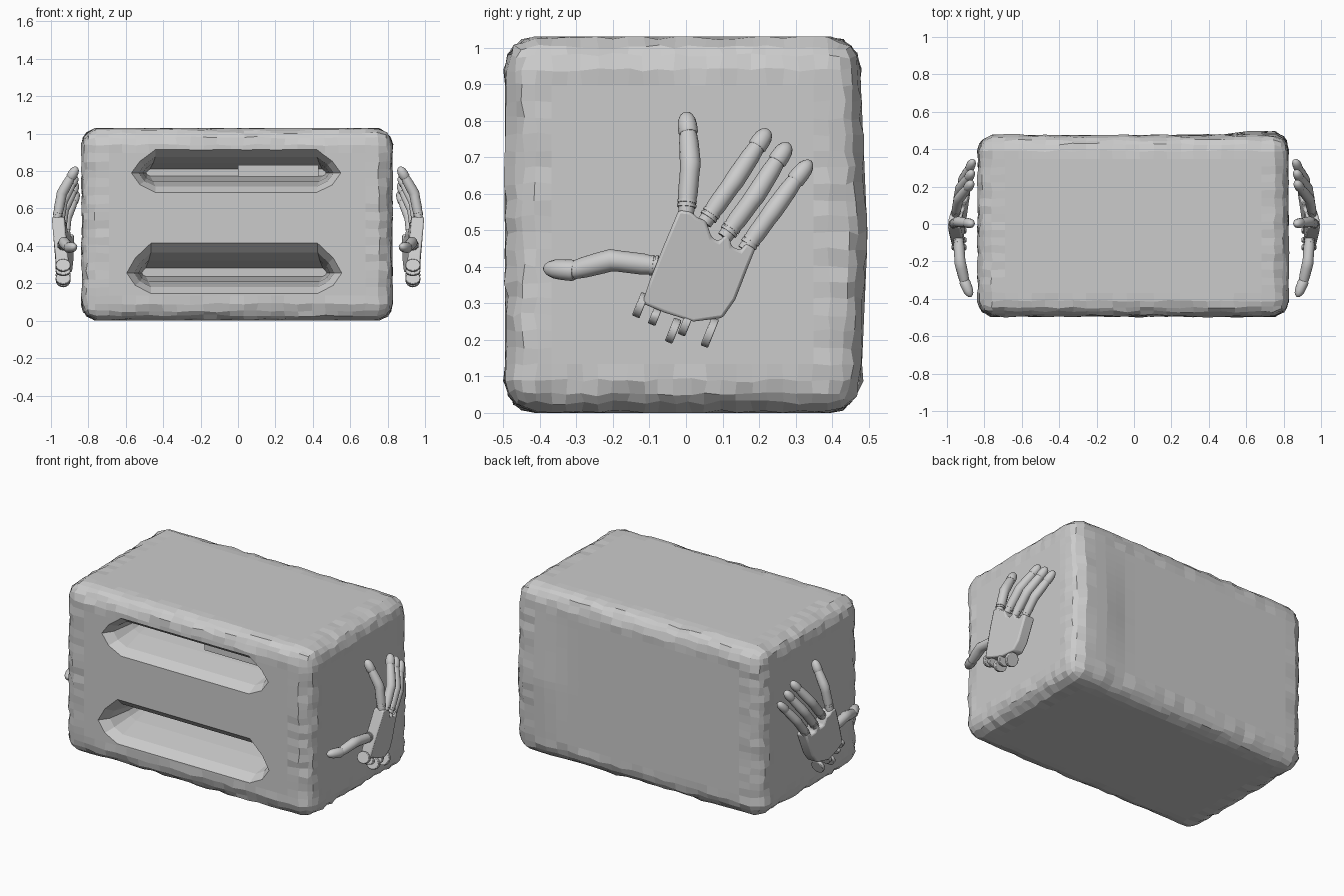
import bpy, bmesh, math, random
from mathutils import Vector, Matrix

if "Cube" in bpy.data.objects:
    bpy.data.objects.remove(bpy.data.objects["Cube"])

random.seed(4)


def make_object(name, bm):
    bmesh.ops.recalc_face_normals(bm, faces=bm.faces)
    me = bpy.data.meshes.new(name)
    bm.to_mesh(me)
    bm.free()
    ob = bpy.data.objects.new(name, me)
    bpy.context.collection.objects.link(ob)
    return ob


def activate(ob):
    bpy.ops.object.select_all(action='DESELECT')
    ob.select_set(True)
    bpy.context.view_layer.objects.active = ob


def loft(bm, rings):
    """Skin a list of equal-length point rings and cap both ends."""
    rows = [[bm.verts.new(p) for p in ring] for ring in rings]
    n = len(rows[0])
    for a, b in zip(rows, rows[1:]):
        for i in range(n):
            bm.faces.new((a[i], a[(i + 1) % n], b[(i + 1) % n], b[i]))
    bm.faces.new(rows[0][::-1])
    bm.faces.new(rows[-1])


def tube(bm, pts, radii, sides=12):
    pts = [Vector(p) for p in pts]
    rings = []
    for i, (p, r) in enumerate(zip(pts, radii)):
        t = (pts[min(i + 1, len(pts) - 1)] - pts[max(i - 1, 0)]).normalized()
        u = t.cross(Vector((1, 0, 0))).normalized()
        v = t.cross(u)
        rings.append([p + r * (math.cos(a) * u + math.sin(a) * v)
                      for a in (math.tau * k / sides for k in range(sides))])
    loft(bm, rings)


def finish_hand_part(name, bm, bevel=0):
    """Smooth the part and mirror it to the other side of the body."""
    ob = make_object(name, bm)
    if bevel:
        b = ob.modifiers.new("bevel", 'BEVEL')
        b.width, b.segments = bevel, 2
    m = ob.modifiers.new("mirror", 'MIRROR')
    m.use_axis[0] = True
    activate(ob)
    bpy.ops.object.shade_smooth_by_angle(angle=math.radians(40))


# Body: rounded box with worn, faceted edges
lo, hi, rad = Vector((-0.835, -0.495, 0.0)), Vector((0.825, 0.475, 1.03)), 0.095
bm = bmesh.new()
bmesh.ops.create_cube(bm, size=1)
bmesh.ops.subdivide_edges(bm, edges=bm.edges[:], cuts=22, use_grid_fill=True)
for v in bm.verts:
    p = Vector([lo[i] + (v.co[i] + 0.5) * (hi[i] - lo[i]) for i in range(3)])
    core = Vector([min(max(p[i], lo[i] + rad), hi[i] - rad) for i in range(3)])
    d = p - core
    corner = sum(abs(c) > 1e-4 for c in d) > 1
    v.co = core + d.normalized() * rad
    if corner:
        v.co += Vector([random.uniform(-0.006, 0.006) for _ in range(3)])
        v.co.z = min(max(v.co.z, 0), 1.03)
    # slight swelling at the right end of the back
    if v.co.y > 0.4 and v.co.x > 0.45:
        k = min((v.co.x - 0.45) / 0.15, 1)
        v.co.y += 0.022 * k * max(0, 1 - abs(v.co.z - 0.48) / 0.5)
body = make_object("body", bm)

# Two tapering slots in the front, cut out of the body
for x0, z0, half_x, zup, zdn in ((-0.01, 0.79, 0.56, 0.125, 0.105),
                                 (-0.02, 0.255, 0.575, 0.16, 0.11)):
    rings = []
    for y, sx, sz in ((-0.56, 1.04, 1.3), (-0.495, 1.0, 1.0), (-0.44, 0.93, 0.68),
                      (-0.30, 0.89, 0.42), (-0.05, 0.86, 0.16)):
        w, c = half_x * sx, 0.13 * min(sz, 1)
        up, dn = zup * sz, zdn * sz
        rings.append([(x0 + x, y, z0 + z) for x, z in (
            (w, 0), (w - c * 0.35, up * 0.5), (w - c, up), (-w + c, up),
            (-w + c * 0.35, up * 0.5), (-w, 0), (-w + c * 0.35, -dn * 0.6),
            (-w + c, -dn), (w - c, -dn), (w - c * 0.35, -dn * 0.6))])
    bm = bmesh.new()
    loft(bm, rings)
    cutter = make_object("slot_cutter", bm)
    cutter.hide_render = True
    cut = body.modifiers.new("slot", 'BOOLEAN')
    cut.operation, cut.object, cut.solver = 'DIFFERENCE', cutter, 'EXACT'
    activate(body)
    bpy.ops.object.modifier_apply(modifier=cut.name)
    bpy.data.objects.remove(cutter)

# Block sitting in the right half of the upper slot
bm = bmesh.new()
bmesh.ops.create_cube(bm, size=1, matrix=Matrix.Translation((0.215, -0.17, 0.802))
                      @ Matrix.Diagonal((0.43, 0.30, 0.06, 1)))
make_object("slot_block", bm)


# Palm: curved plate, outer surface bending toward the body
def palm_x(y, z):
    return 0.998 - 0.28 * max(0, y) - 0.1 * abs(min(0, y)) - 0.07 * max(0, 0.5 - z)


outline = [(-0.02, 0.555), (0.015, 0.55), (0.03, 0.535), (0.055, 0.525), (0.07, 0.48),
           (0.09, 0.47), (0.115, 0.495), (0.125, 0.455), (0.15, 0.445), (0.165, 0.465),
           (0.19, 0.45), (0.17, 0.40), (0.135, 0.31), (0.10, 0.26), (0.02, 0.25),
           (-0.06, 0.275), (-0.12, 0.30), (-0.10, 0.36), (-0.06, 0.46)]
bm = bmesh.new()
loft(bm, [[(palm_x(y, z) - t, y, z) for y, z in outline] for t in (0.068, 0)])
finish_hand_part("palm", bm, 0.008)

# Wrist lugs along the lower edge of the palm
bm = bmesh.new()
for y, z, ln in ((-0.125, 0.295, 0.03), (-0.085, 0.265, 0.022), (-0.035, 0.225, 0.03),
                 (0.0, 0.245, 0.03), (0.065, 0.22, 0.036)):
    rot = Matrix.Rotation(math.radians(-22), 4, 'X')
    bmesh.ops.create_cone(
        bm, cap_ends=True, segments=16, radius1=1, radius2=1, depth=1,
        matrix=Matrix.Translation((0.935, y, z)) @ rot
        @ Matrix.Diagonal((0.04, 1, ln * 1.15, 1)) @ Matrix.Rotation(math.pi / 2, 4, 'X')
        @ Matrix.Diagonal((1, 1, 0.022, 1)))
finish_hand_part("wrist_lugs", bm, 0.003)

# Fingers and thumb: base, middle, last joint, tip
digits = {
    "index_finger": ((0.968, 0.0, 0.545), (0.942, 0.012, 0.68), (0.892, 0.006, 0.768), (0.862, 0.0, 0.822), 0.027),
    "middle_finger": ((0.955, 0.05, 0.52), (0.938, 0.132, 0.635), (0.888, 0.195, 0.73), (0.866, 0.226, 0.775), 0.026),
    "ring_finger": ((0.945, 0.105, 0.48), (0.93, 0.19, 0.595), (0.883, 0.25, 0.69), (0.864, 0.282, 0.738), 0.026),
    "little_finger": ((0.925, 0.16, 0.445), (0.915, 0.236, 0.55), (0.878, 0.30, 0.638), (0.86, 0.342, 0.69), 0.025),
    "thumb": ((0.94, -0.06, 0.40), (0.93, -0.205, 0.418), (0.905, -0.31, 0.39), (0.872, -0.39, 0.396), 0.029),
}
for name, (a, b, c, d, r) in digits.items():
    a, b, c, d = map(Vector, (a, b, c, d))
    bm = bmesh.new()
    # long lower segment
    tube(bm, [a, a.lerp(b, 0.12), a.lerp(b, 0.4), a.lerp(b, 0.85), b, b.lerp(c, 0.25), b.lerp(c, 0.7), c],
         [r * k for k in (0.8, 0.82, 1.0, 1.0, 1.05, 1.04, 0.98, 0.85)])
    # rounded tip segment
    tube(bm, [c.lerp(d, t) for t in (-0.08, 0.0, 0.35, 0.62, 0.82, 0.94, 1.0)],
         [r * k for k in (0.9, 1.0, 0.98, 0.9, 0.7, 0.42, 0.12)])
    # knuckle collars
    e = (b - a).normalized()
    for s in (0.022, 0.034):
        q = a + e * s
        tube(bm, [q - e * 0.004, q + e * 0.004], [r * 0.98] * 2)
    finish_hand_part(name, bm)
